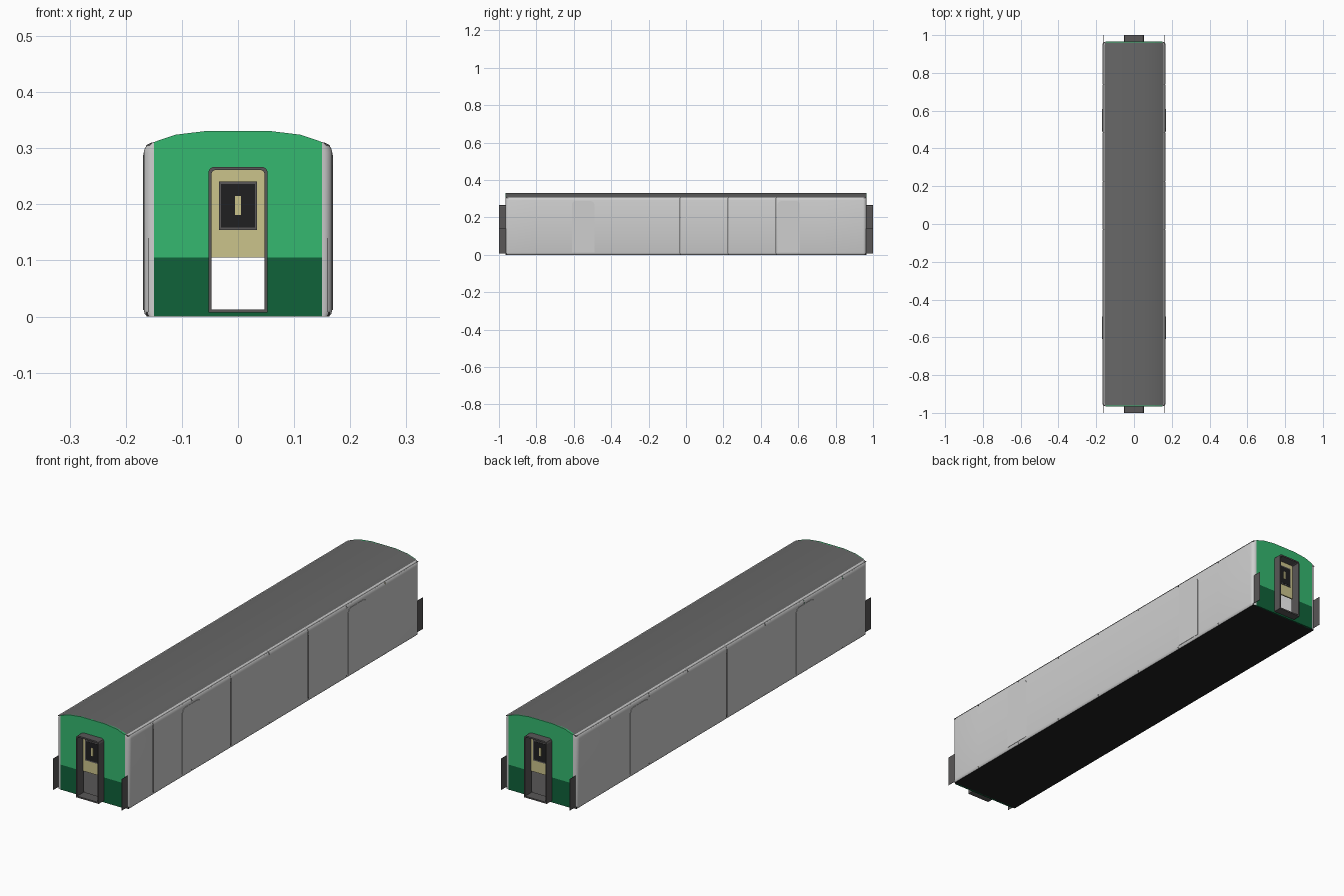
import bpy, bmesh, math

if "Cube" in bpy.data.objects:
    bpy.data.objects.remove(bpy.data.objects["Cube"])

def material(name, rgb):
    m = bpy.data.materials.new(name)
    m.diffuse_color = (*rgb, 1)
    m.use_nodes = True
    m.node_tree.nodes["Principled BSDF"].inputs["Base Color"].default_value = m.diffuse_color
    return m

LIGHT = material("light_grey", (0.62, 0.62, 0.62))
ROOF = material("roof_grey", (0.135, 0.135, 0.135))
GREEN = material("green", (0.036, 0.48, 0.16))
DARKGREEN = material("dark_green", (0.005, 0.122, 0.042))
CREAM = material("cream", (0.60, 0.55, 0.26))
RUBBER = material("dark_grey", (0.10, 0.095, 0.095))
BLACK = material("black", (0.014, 0.014, 0.015))

def finish(name, bm, mats, fix=True):
    if fix:
        bmesh.ops.recalc_face_normals(bm, faces=bm.faces)
    me = bpy.data.meshes.new(name)
    bm.to_mesh(me)
    bm.free()
    for m in mats:
        me.materials.append(m)
    ob = bpy.data.objects.new(name, me)
    bpy.context.collection.objects.link(ob)
    return ob

def prism(name, pts, a, b, mat, axis="y"):
    """Extrude a 2D outline from a to b along y (outline xz) or x (outline yz)."""
    bm = bmesh.new()
    put = (lambda p, d: (p[0], d, p[1])) if axis == "y" else (lambda p, d: (d, p[0], p[1]))
    lo = [bm.verts.new(put(p, a)) for p in pts]
    hi = [bm.verts.new(put(p, b)) for p in pts]
    bm.faces.new(lo)
    bm.faces.new(hi)
    for i in range(len(pts)):
        j = (i + 1) % len(pts)
        bm.faces.new((lo[i], lo[j], hi[j], hi[i]))
    return finish(name, bm, [mat])

def rect(x0, x1, z0, z1, c=0.0):
    """Rectangle, with top corners cut by c."""
    if not c:
        return [(x0, z0), (x1, z0), (x1, z1), (x0, z1)]
    k = c * 0.3
    return [(x0, z0), (x1, z0), (x1, z1 - c), (x1 - k, z1 - k), (x1 - c, z1),
            (x0 + c, z1), (x0 + k, z1 - k), (x0, z1 - c)]

HW, END, WALL = 0.168, 0.965, 0.15
ARC = [(0.15, 0.311), (0.112, 0.324), (0.055, 0.331),
       (-0.055, 0.331), (-0.112, 0.324), (-0.15, 0.311)]

# roof
roof = prism("roof", [(0.165, 0.305)] + ARC + [(-0.165, 0.305)], -0.962, 0.962, ROOF)

# floor: black underneath, dark grey inside
floor = prism("floor", rect(-0.163, 0.163, 0, 0.008), -0.96, 0.96, BLACK)
floor.data.materials.append(RUBBER)
for p in floor.data.polygons:
    p.material_index = 1 if p.normal.z > 0.9 else 0

# side walls: seven narrow seams, corners rounded in plan, edges rounded top and bottom
R = HW - WALL
corner = [(WALL + R * math.sin(i * math.pi / 12), END - R * (1 - math.cos(i * math.pi / 12)))
          for i in range(7)]
LEVELS = [(0, 0.006), (0.004, 0.002), (0.012, 0), (0.292, 0), (0.300, 0.002), (0.306, 0.006), (0.31, 0.013)]
seams = [-0.802 + 0.257 * k for k in range(7)]
for side, s in (("left", -1), ("right", 1)):
    bm = bmesh.new()
    edges = [None] + seams + [None]
    for a, b in zip(edges, edges[1:]):
        plan = [(x, -y) for x, y in corner] if a is None else [(HW, a + 0.0006)]
        plan += corner[::-1] if b is None else [(HW, b - 0.0006)]
        rows = [[bm.verts.new((s * (x - off * (x - WALL) / R), y, z)) for x, y in plan]
                for z, off in LEVELS]
        for r0, r1 in zip(rows, rows[1:]):
            for i in range(len(plan) - 1):
                f = bm.faces.new((r0[i], r0[i + 1], r1[i + 1], r1[i]))
                f.normal_update()
                f.smooth = True
                if f.normal.x * s < 0:
                    f.normal_flip()
    finish(side + "_side_wall", bm, [LIGHT], fix=False)
    # side doors
    for end, y in (("front", -0.55), ("rear", 0.55)):
        prism(f"{side}_{end}_side_door", rect(y - 0.06, y + 0.06, 0.012, 0.288, 0.018),
              s * 0.165, s * 0.1695, LIGHT, "x")

# both ends
for end, s in (("front", -1), ("rear", 1)):
    def plate(name, pts, a, b, mat):
        return prism(f"{end}_{name}", pts, s * a, s * b, mat)

    # end wall around the doorway
    plate("upper_end_wall", [(-WALL, 0.105), (-0.05, 0.105), (-0.05, 0.264), (0.05, 0.264),
                             (0.05, 0.105), (WALL, 0.105)] + ARC, 0.957, END, GREEN)
    plate("lower_end_wall", [(-WALL, 0), (WALL, 0), (WALL, 0.105), (0.05, 0.105), (0.05, 0.012),
                             (-0.05, 0.012), (-0.05, 0.105), (-WALL, 0.105)], 0.957, END, DARKGREEN)
    # half door with window
    plate("end_door", rect(-0.05, 0.05, 0.105, 0.264), 0.957, 0.963, CREAM)
    plate("window_frame", rect(-0.034, 0.034, 0.154, 0.241), 0.962, 0.966, RUBBER)
    plate("window_pane", rect(-0.030, 0.030, 0.159, 0.236), 0.962, 0.967, BLACK)
    plate("window_centre", rect(-0.005, 0.005, 0.181, 0.215), 0.962, 0.968, CREAM)

    # gangway tube
    bm = bmesh.new()
    loops = [[bm.verts.new((x, s * y, z)) for x, z in pts] for pts, y in (
        (rect(-0.053, 0.053, 0.007, 0.267, 0.010), 0.955),
        (rect(-0.053, 0.053, 0.007, 0.267, 0.010), 1.0),
        (rect(-0.047, 0.047, 0.013, 0.261, 0.006), 1.0),
        (rect(-0.047, 0.047, 0.013, 0.261, 0.006), 0.955))]
    for k in range(4):
        p, q = loops[k], loops[(k + 1) % 4]
        for i in range(8):
            j = (i + 1) % 8
            bm.faces.new((p[i], p[j], q[j], q[i]))
    finish(end + "_gangway", bm, [RUBBER])

    # thin corner guards
    for side, t in (("left", -1), ("right", 1)):
        x = t * 0.160
        plate(side + "_corner_guard", rect(x - 0.0006, x + 0.0006, 0.008, 0.14), 0.955, 1.0, RUBBER)

# smooth the roof curve
bpy.ops.object.select_all(action="DESELECT")
roof.select_set(True)
bpy.context.view_layer.objects.active = roof
bpy.ops.object.shade_smooth_by_angle(angle=math.radians(35))
